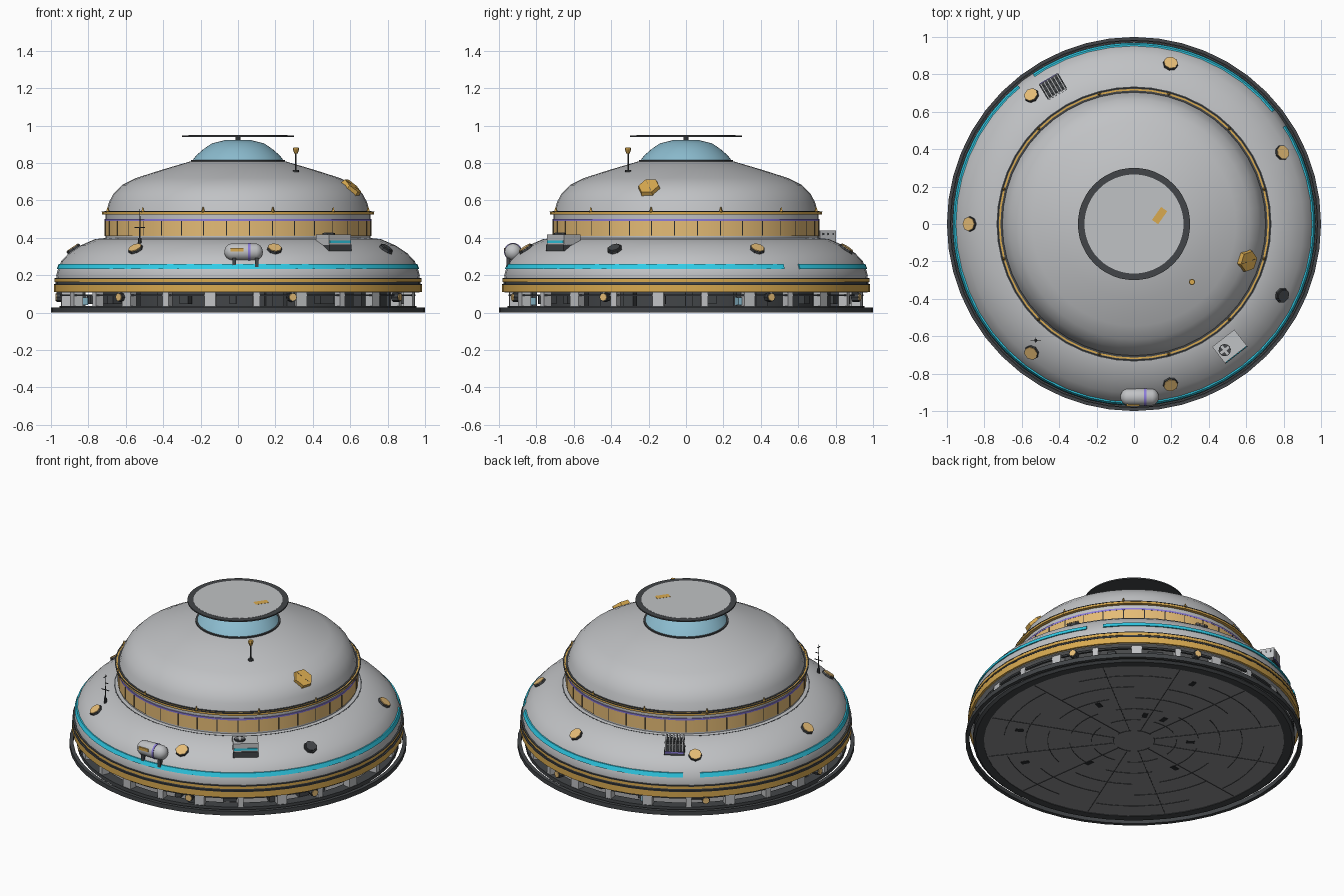
import bpy, bmesh, math, random
from mathutils import Matrix

random.seed(4)
if "Cube" in bpy.data.objects:
    bpy.data.objects.remove(bpy.data.objects["Cube"], do_unlink=True)


def material(name, r, g, b):
    m = bpy.data.materials.new(name)
    m.use_nodes = True
    m.diffuse_color = (r, g, b, 1)
    m.node_tree.nodes["Principled BSDF"].inputs["Base Color"].default_value = (r, g, b, 1)
    return m


GREY = material("hull grey", 0.53, 0.54, 0.555)
GOLD = material("gold trim", 0.69, 0.4, 0.08)
AMBER = material("amber glass", 0.78, 0.5, 0.18)
DARK = material("dark metal", 0.055, 0.06, 0.065)
BLACK = material("black seam", 0.025, 0.027, 0.03)
FLOOR = material("floor grey", 0.27, 0.27, 0.275)
CYAN = material("cyan light", 0.03, 0.62, 0.82)
PURPLE = material("purple light", 0.26, 0.2, 0.7)
BLUE = material("blue glass", 0.26, 0.5, 0.62)


def finish(name, bm, mat):
    bmesh.ops.remove_doubles(bm, verts=bm.verts, dist=0.00001)
    bmesh.ops.recalc_face_normals(bm, faces=bm.faces)
    for f in bm.faces:
        f.smooth = True
    for e in bm.edges:
        e.smooth = len(e.link_faces) == 2 and e.calc_face_angle() < math.radians(35)
    me = bpy.data.meshes.new(name)
    bm.to_mesh(me)
    bm.free()
    me.materials.append(mat)
    ob = bpy.data.objects.new(name, me)
    bpy.context.collection.objects.link(ob)


def lathe(name, mat, profile, closed=False, start=0, end=360, segs=48):
    """Revolve (radius, height) points about z."""
    bm = bmesh.new()
    full = end - start == 360
    rings = []
    for i in range(segs if full else segs + 1):
        a = math.radians(start + (end - start) * i / segs)
        rings.append([bm.verts.new((r * math.cos(a), r * math.sin(a), z)) for r, z in profile])
    n = len(profile)
    for i in range(segs):
        p, q = rings[i], rings[(i + 1) % len(rings)]
        for j in range(n if closed else n - 1):
            k = (j + 1) % n
            bm.faces.new((p[j], q[j], q[k], p[k]))
    if closed and not full:
        bm.faces.new(rings[0])
        bm.faces.new(rings[-1])
    finish(name, bm, mat)


def band(name, mat, r0, r1, z0, z1, **kw):
    lathe(name, mat, [(r0, z0), (r1, z0), (r1, z1), (r0, z1)], closed=True, **kw)


def polar(angle, r, z, tilt=0):
    return (Matrix.Rotation(math.radians(angle), 4, 'Z') @ Matrix.Translation((r, 0, z))
            @ Matrix.Rotation(math.radians(tilt), 4, 'Y'))


def shift(x=0, y=0, z=0):
    return Matrix.Translation((x, y, z))


def boxes(name, mat, items):
    """One object from (matrix, size) boxes."""
    bm = bmesh.new()
    for m, s in items:
        bmesh.ops.create_cube(bm, size=1, matrix=m @ Matrix.Diagonal((*s, 1)))
    finish(name, bm, mat)


def prisms(name, mat, items, sides=8):
    """One object from (matrix, bottom radius, top radius, depth) prisms."""
    bm = bmesh.new()
    for m, r0, r1, d in items:
        bmesh.ops.create_cone(bm, cap_ends=True, segments=sides, radius1=r0, radius2=r1,
                              depth=d, matrix=m)
    finish(name, bm, mat)


# Base: separate outer ring, floor plate, dark rim and panel seams
band("ground_ring", DARK, 0.977, 1.0, 0.0, 0.028)
lathe("floor_plate", FLOOR, [(0, 0.003), (0.9, 0.003), (0.9, 0.03), (0, 0.03)])
lathe("floor_rim", DARK, [(0.89, 0), (0.94, 0), (0.955, 0.012), (0.955, 0.035), (0.89, 0.035)], closed=True)
for i in range(6):
    r = 0.12 + i * 0.13
    for k in range(6):
        band("floor_ring_seam", DARK, r, r + 0.004, 0.001, 0.004,
             start=k * 60 + i * 17, end=k * 60 + i * 17 + 42, segs=8)
boxes("floor_radial_seams", DARK,
      [(polar(a * 30 + 8, 0.5, 0.0025), (0.76, 0.004, 0.003)) for a in range(12)])
boxes("floor_vents", BLACK,
      [(polar(random.uniform(0, 360), random.uniform(0.25, 0.8), 0.0025), (0.05, 0.03, 0.004))
       for _ in range(9)])

# Machinery between the floor and the hull
lathe("machinery_core", DARK, [(0.75, 0.03), (0.75, 0.108)])
boxes("support_columns", GREY,
      [(polar(a * 15 + 6, 0.925, 0.07), (0.05, 0.06 if a % 2 else 0.035, 0.08)) for a in range(24)])
boxes("machinery_blocks", DARK,
      [(polar(a * 10 + random.uniform(-2, 2), random.uniform(0.8, 0.91), 0.07),
        (0.06, random.uniform(0.02, 0.09), random.choice((0.05, 0.08)))) for a in range(36)])
boxes("coolant_tanks", BLUE, [(polar(a * 90 + 20, 0.89, 0.06), (0.05, 0.07, 0.04)) for a in range(4)])
band("machinery_pipe", DARK, 0.935, 0.95, 0.088, 0.098)
lamps = [-131, -72.5, -27, 28, 73, 132, 180]
prisms("lower_lamp_bezels", DARK, [(polar(a, 0.95, 0.083, 90), 0.025, 0.025, 0.04) for a in lamps])
prisms("lower_lamps", AMBER, [(polar(a, 0.97, 0.083, 90), 0.02, 0.02, 0.01) for a in lamps])

# Lower hull and its bands
lathe("lower_hull", GREY, [(0, 0.107), (0.97, 0.107), (0.97, 0.18), (0.972, 0.2), (0.962, 0.235),
                           (0.945, 0.275), (0.905, 0.318), (0.845, 0.358), (0.765, 0.393),
                           (0.7, 0.4), (0, 0.4)])
band("lower_gold_band", GOLD, 0.95, 0.984, 0.11, 0.147)
band("lower_band_cap", DARK, 0.95, 0.985, 0.147, 0.152)
band("dark_groove", DARK, 0.95, 0.976, 0.152, 0.164)
band("upper_gold_band", GOLD, 0.95, 0.98, 0.164, 0.18)
band("upper_band_cap", DARK, 0.95, 0.981, 0.18, 0.185)
for a0, a1 in ((39, 124), (130, 393)):
    lathe("cyan_strip", CYAN, [(0.95, 0.234), (0.969, 0.234), (0.959, 0.259), (0.94, 0.259)],
          closed=True, start=a0, end=a1)

# Neck with amber windows
band("neck_base_ring", DARK, 0.68, 0.735, 0.385, 0.397)
lathe("neck_wall", GREY, [(0.708, 0.39), (0.708, 0.535)])
band("window_band", AMBER, 0.69, 0.713, 0.411, 0.49)
boxes("window_dividers", BLACK,
      [(polar(a * 10 + 5, 0.711, 0.451), (0.005, 0.005, 0.078)) for a in range(36)])
band("purple_strip", PURPLE, 0.69, 0.714, 0.49, 0.501)
band("neck_gold_ring", GOLD, 0.69, 0.728, 0.526, 0.54)
band("neck_ring_inner_edge", DARK, 0.69, 0.714, 0.538, 0.543)
band("neck_ring_outer_edge", DARK, 0.723, 0.73, 0.538, 0.542)
prisms("neck_ring_fins", GOLD, [(polar(a * 30 + 15, 0.72, 0.55), 0.012, 0.002, 0.03) for a in range(12)], 4)

# Upper dome
lathe("upper_dome", GREY, [(0.706, 0.535), (0.69, 0.59), (0.667, 0.635), (0.62, 0.682), (0.545, 0.72),
                           (0.4, 0.766), (0.25, 0.81), (0, 0.815)])

# Cockpit canopy and roof disc
band("canopy_ring", DARK, 0.2, 0.252, 0.805, 0.817)
lathe("canopy", BLUE, [(0.243, 0.815), (0.222, 0.842), (0.185, 0.874), (0.14, 0.905), (0.07, 0.922), (0, 0.925)])
prisms("roof_post", DARK, [(shift(z=0.927), 0.014, 0.014, 0.035)])
lathe("roof_disc", DARK, [(0, 0.94), (0.3, 0.94), (0.3, 0.948), (0, 0.948)])
lathe("roof_panel", GREY, [(0, 0.949), (0.265, 0.949), (0.265, 0.944)])
boxes("roof_marking", GOLD, [(shift(0.137, 0.045, 0.949) @ Matrix.Rotation(math.radians(55), 4, 'Z'),
                              (0.085, 0.04, 0.002))])

# Seven portholes, one shuttered
ports = [(180 + k * 360 / 7, k == 3) for k in range(7)]
prisms("porthole_bezels", DARK, [(polar(a, 0.875, 0.334, 34), 0.042, 0.04, 0.03) for a, s in ports])
prisms("porthole_glass", AMBER, [(polar(a, 0.883, 0.346, 34), 0.037, 0.037, 0.01) for a, s in ports if not s])
prisms("porthole_shutter", DARK, [(polar(a, 0.883, 0.346, 34), 0.036, 0.032, 0.012) for a, s in ports if s])

# Hexagonal dome hatch
hatch = polar(-18, 0.637, 0.668, 42)
prisms("dome_hatch", GOLD, [(hatch, 0.063, 0.057, 0.03)], 6)
boxes("hatch_seam", DARK, [(hatch @ Matrix.Rotation(math.radians(30), 4, 'Z') @ shift(x, 0, 0.015),
                            (0.03, 0.002, 0.002)) for x in (-0.03, 0.03)])

# Beacon mast on the dome
prisms("beacon_mast", DARK, [(shift(0.31, -0.31, 0.8), 0.004, 0.004, 0.11),
                             (shift(0.31, -0.31, 0.757), 0.017, 0.017, 0.01)])
prisms("beacon_lamp", GOLD, [(shift(0.31, -0.31, 0.863), 0.01, 0.017, 0.024),
                             (shift(0.31, -0.31, 0.878), 0.017, 0.014, 0.01)])

# Antenna on the lower hull
mast = shift(-0.525, -0.622, 0)
prisms("antenna_mast", DARK, [(mast @ shift(z=0.45), 0.004, 0.002, 0.21),
                              (mast @ shift(z=0.37), 0.009, 0.009, 0.06)])
boxes("antenna_arms", DARK, [(mast @ shift(z=0.455), (0.055, 0.004, 0.004)),
                             (mast @ shift(0.01, 0, 0.5), (0.025, 0.004, 0.004)),
                             (mast @ shift(z=0.54), (0.004, 0.03, 0.004))])

# Storage tank on legs
tank = shift(0.03, -0.925, 0.325)
along = Matrix.Rotation(math.radians(90), 4, 'Y')
bm = bmesh.new()
bmesh.ops.create_uvsphere(bm, u_segments=20, v_segments=12, radius=0.046)
for v in bm.verts:
    v.co.z += math.copysign(0.057, v.co.z) if abs(v.co.z) > 0.001 else 0
bm.transform(tank @ along)
finish("tank", bm, GREY)
prisms("tank_purple_band", PURPLE, [(tank @ shift(0.03) @ along, 0.048, 0.048, 0.012)], 20)
boxes("tank_gold_panel", GOLD, [(tank @ shift(-0.035, -0.041, 0.012), (0.07, 0.014, 0.018))])
boxes("tank_legs", DARK, [(tank @ shift(x, y, -0.057), (0.02, 0.02, 0.05))
                          for x in (-0.05, 0.07) for y in (-0.025, 0.025)])

# Equipment box with fan
unit = polar(-52, 0.83, 0.375)
boxes("unit_base", DARK, [(unit @ shift(z=-0.028), (0.12, 0.15, 0.036))])
boxes("unit_body", GREY, [(unit @ shift(z=0.015), (0.11, 0.15, 0.055))])
boxes("unit_light", CYAN, [(unit @ shift(0.055, 0, 0.005), (0.006, 0.14, 0.014))])
prisms("unit_fan", DARK, [(unit @ shift(0, -0.033, 0.046), 0.033, 0.033, 0.01)], 12)
boxes("unit_fan_blades", GREY, [(unit @ shift(0, -0.033, 0.052) @ Matrix.Rotation(math.radians(a), 4, 'Z'),
                                 (0.056, 0.014, 0.003)) for a in (0, 90)])

# Radiator with open fins
rad = polar(120.5, 0.85, 0.39)
boxes("radiator_base", DARK, [(rad @ shift(z=-0.03), (0.1, 0.12, 0.026))])
boxes("radiator_fins", GREY, [(rad @ shift(0, -0.05 + k * 0.02, 0.015), (0.1, 0.009, 0.07)) for k in range(6)])
boxes("radiator_tubes", DARK, [(rad @ shift(x, 0, 0.03), (0.008, 0.115, 0.012)) for x in (-0.03, 0, 0.03)])
boxes("radiator_light", PURPLE, [(rad @ shift(0.051, 0, -0.025), (0.005, 0.11, 0.01))])
